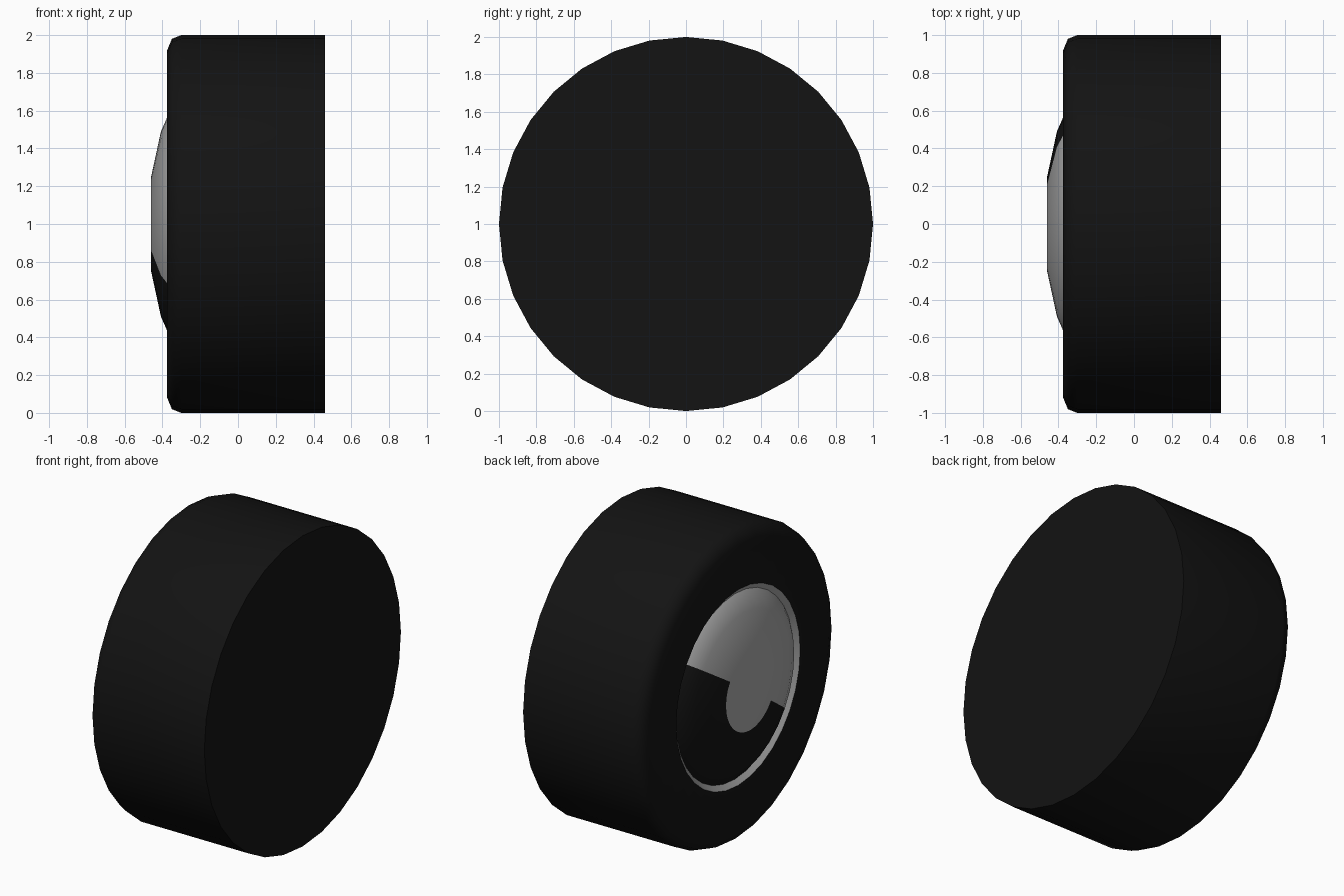
import bpy
import bmesh
from math import cos, sin, pi, radians

SIDES = 32

cube = bpy.data.objects.get("Cube")
if cube:
    bpy.data.objects.remove(cube, do_unlink=True)


def make_material(name, value):
    mat = bpy.data.materials.new(name)
    mat.use_nodes = True
    colour = (value, value, value, 1)
    mat.diffuse_color = colour
    mat.node_tree.nodes["Principled BSDF"].inputs["Base Color"].default_value = colour
    return mat


rubber = make_material("black rubber", 0.0065)
metal = make_material("silver metal", 0.4)


def revolve(name, profile, materials, smooth_angle, rule=None):
    """Spin (x, radius) points about the axle, listed from +x to -x."""
    bm = bmesh.new()
    rings = []
    for x, r in profile:
        if r == 0:
            rings.append([bm.verts.new((x, 0, 1))] * SIDES)
        else:
            angles = [2 * pi * i / SIDES for i in range(SIDES)]
            rings.append([bm.verts.new((x, r * cos(a), 1 + r * sin(a))) for a in angles])
    for a, b in zip(rings, rings[1:]):
        for i in range(SIDES):
            j = (i + 1) % SIDES
            corners = list(dict.fromkeys((a[i], b[i], b[j], a[j])))
            face = bm.faces.new(corners)
            if rule:
                face.material_index = rule(face.calc_center_median())
    mesh = bpy.data.meshes.new(name)
    bm.to_mesh(mesh)
    bm.free()
    for mat in materials:
        mesh.materials.append(mat)
    obj = bpy.data.objects.new(name, mesh)
    bpy.context.collection.objects.link(obj)
    bpy.ops.object.select_all(action='DESELECT')
    obj.select_set(True)
    bpy.context.view_layer.objects.active = obj
    bpy.ops.object.shade_smooth_by_angle(angle=radians(smooth_angle))
    return obj


# Tyre: flat inner side, rounded outer shoulder, open in the middle
revolve("tyre", [(0.46, 0), (0.46, 1), (-0.30, 1), (-0.35, 0.98),
                 (-0.375, 0.92), (-0.372, 0.63)], [rubber], 50)

# Thin rim lip sloping into the wheel
revolve("rim_lip", [(-0.372, 0.63), (-0.348, 0.597)], [metal], 30)


# Hub cap: dark on one tilted half, silver on the other and on the flat centre
def hub_colour(centre):
    y, z = centre.y, centre.z - 1
    tilt = 3 * 2 * pi / SIDES
    below = z * cos(tilt) < y * sin(tilt)
    return int(below and y * y + z * z > 0.25 ** 2)


revolve("hub_cap", [(-0.348, 0.597), (-0.375, 0.565), (-0.408, 0.49),
                    (-0.46, 0.25), (-0.46, 0)], [metal, rubber], 30, hub_colour)
